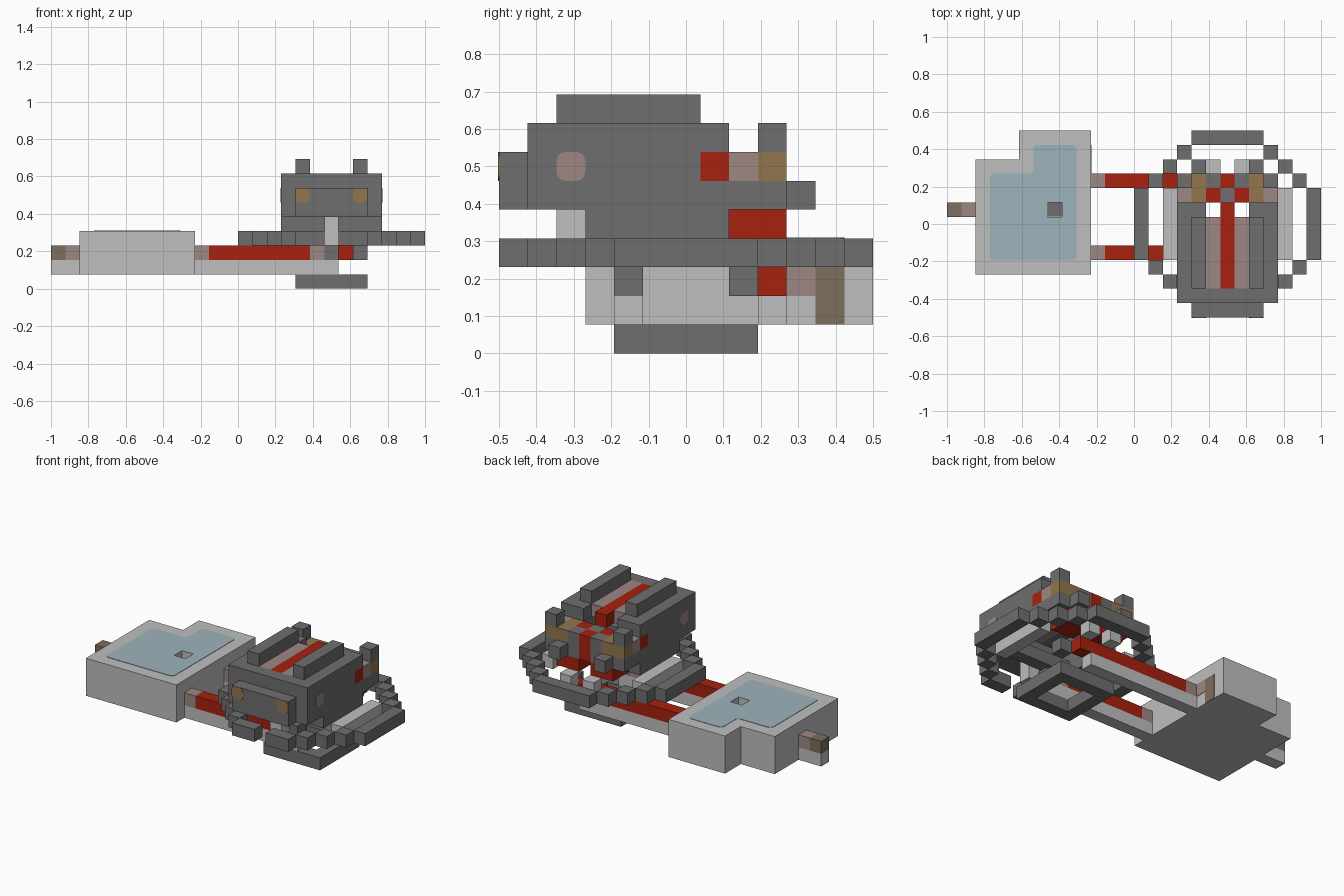
import bpy, bmesh
from mathutils import Vector

old = bpy.data.objects.get("Cube")
if old:
    bpy.data.objects.remove(old, do_unlink=True)

U = 1 / 13            # one block
ORIGIN = Vector((-1, -0.5, 0))


def srgb(v):
    c = v / 255
    return c / 12.92 if c <= 0.04045 else ((c + 0.055) / 1.055) ** 2.4


def material(name, *rgb):
    m = bpy.data.materials.new(name)
    m.use_nodes = True
    col = [srgb(v) for v in rgb] + [1]
    m.diffuse_color = col
    m.node_tree.nodes["Principled BSDF"].inputs["Base Color"].default_value = col
    return m


light = material("light grey", 189, 191, 189)
dark = material("dark grey", 110, 110, 110)
red = material("red", 168, 33, 15)
pink = material("dusty pink", 157, 135, 132)
ochre = material("ochre", 146, 118, 78)
brown = material("brown", 124, 110, 93)
blue = material("pale blue", 157, 180, 188)


def finish(name, bm, mat):
    bmesh.ops.recalc_face_normals(bm, faces=bm.faces)
    me = bpy.data.meshes.new(name)
    bm.to_mesh(me)
    bm.free()
    me.materials.append(mat)
    ob = bpy.data.objects.new(name, me)
    bpy.context.collection.objects.link(ob)
    return ob


def blocks(name, mat, boxes, mirror=False):
    """Boxes as (x0, x1, y0, y1, z0, z1) in blocks, mirrored over the craft's centre."""
    if mirror:
        boxes = boxes + [(39 - b[1], 39 - b[0], *b[2:]) for b in boxes]
    bm = bmesh.new()
    for x0, x1, y0, y1, z0, z1 in boxes:
        size = Vector((x1 - x0, y1 - y0, z1 - z0)) * U
        mid = ORIGIN + Vector((x0 + x1, y0 + y1, z0 + z1)) * U / 2
        made = bmesh.ops.create_cube(bm, size=1)["verts"]
        for v in made:
            v.co = Vector(a * b for a, b in zip(v.co, size)) + mid
    return finish(name, bm, mat)


def slab(name, mat, outline, z0, z1, rounding=0):
    """Extruded outline in blocks with optional rounded corners."""
    bm = bmesh.new()
    f = bm.faces.new([bm.verts.new(ORIGIN + Vector((x, y, z0)) * U) for x, y in outline])
    if rounding:
        bmesh.ops.bevel(bm, geom=list(bm.verts), offset=rounding * U, segments=3,
                        profile=0.5, affect='VERTICES')
    f = list(bm.faces)
    ext = bmesh.ops.extrude_face_region(bm, geom=f, use_keep_orig=True)["geom"]
    bmesh.ops.translate(bm, verts=[v for v in ext if isinstance(v, bmesh.types.BMVert)],
                        vec=(0, 0, (z1 - z0) * U))
    return finish(name, bm, mat)


def cut(ob, cutter):
    mod = ob.modifiers.new("hole", 'BOOLEAN')
    mod.operation, mod.object, mod.solver = 'DIFFERENCE', cutter, 'EXACT'
    deps = bpy.context.evaluated_depsgraph_get()
    me = bpy.data.meshes.new_from_object(ob.evaluated_get(deps))
    ob.modifiers.clear()
    ob.data = me


# Platform with pool and square well
platform = slab("platform", light,
                [(2, 3), (10, 3), (10, 13), (5, 13), (5, 11), (2, 11)], 1, 4)
pool = slab("pool", blue,
            [(3, 4), (9, 4), (9, 12), (6, 12), (6, 10), (3, 10)], 3.97, 4.03, 0.3)
cutter = blocks("well_cutter", dark, [(7, 8, 7, 8, 3, 5)])
for ob in (platform, pool):
    cut(ob, cutter)
bpy.data.objects.remove(cutter, do_unlink=True)
blocks("well_floor", dark, [(7.02, 7.98, 7.02, 7.98, 2.98, 3.04)])
blocks("platform_pink_patch", pink, [(9.98, 10.04, 10, 11, 2, 3)])
blocks("platform_brown_patch", brown, [(9.98, 10.04, 11, 12, 1, 3)])

# Tail stub on the platform
blocks("stub_base", light, [(0, 2, 7, 8, 1, 2)])
blocks("stub_tip", brown, [(0, 1, 7, 8, 2, 3)])
blocks("stub_root", pink, [(1, 2, 7, 8, 2, 3)])

# Two docking arms
blocks("arm_bases", light, [(10, 20, y, y + 1, 1, 2) for y in (4, 9)])
blocks("arm_roots", pink, [(10, 11, y, y + 1, 2, 3) for y in (4, 9)] + [(18, 19, 4, 5, 2, 3)])
blocks("arm_rails", red, [(11, 18, 4, 5, 2, 3), (11, 21, 9, 10, 2, 3)])
blocks("arm_clamps", dark, [(19, 20, 4, 5, 2, 3), (21, 22, 8, 9, 2, 3)])

# Lower ring
blocks("lower_ring", dark, [(18, 21, 4, 5, 0, 1), (18, 21, 8, 9, 0, 1),
                            (17, 18, 4, 9, 0, 1), (21, 22, 4, 9, 0, 1)])

# Large stepped ring
ring = [(13, 14, 4, 9, 3, 4), (17, 19, 0, 1, 3, 4), (17, 19.5, 12, 13, 3, 4)]
for n in range(3):
    ring += [(14 + n, 15 + n, 3 - n, 4 - n, 3, 4), (14 + n, 15 + n, 9 + n, 10 + n, 3, 4)]
blocks("outer_ring", dark, ring, mirror=True)

# Light inner strips
blocks("inner_strips", light, [(15, 16, 4, 9, 3, 4), (18, 19, 10, 11, 3, 4)], mirror=True)
blocks("front_strut", light, [(19, 20, 2, 3, 3, 5)])

# Hull: nose, side walls, skirt and roof ridges
blocks("nose", dark, [(17, 22, 0, 1, 5, 7), (17, 22, 1, 2, 5, 8)])
blocks("side_walls", dark, [(16, 17, 1, 10, 5, 6), (16, 17, 1, 7, 6, 7),
                            (16, 17, 1, 8, 7, 8), (17, 18, 8, 11, 5, 6)], mirror=True)
blocks("skirt", dark, [(16, 19.5, 3, 4, 4, 5), (16, 17, 4, 8, 4, 5)], mirror=True)
blocks("roof_sides", dark, [(17, 18, 2, 8, 7, 8)], mirror=True)
blocks("roof_ridges", dark, [(17, 18, 2, 7, 8, 9)], mirror=True)
blocks("roof_panels", pink, [(18, 19, 2, 7, 7, 8)], mirror=True)
blocks("roof_stripe", red, [(19, 20, 2, 8, 7, 8)])

# Engine cluster at the back
blocks("engine_red", red, [(16, 17, 7, 8, 6, 7), (18, 19, 8, 9, 5, 7),
                           (17, 19, 8, 10, 4, 5)], mirror=True)
blocks("engine_core", red, [(19, 20, 9, 10, 5, 7)])
blocks("engine_pink", pink, [(16, 17, 8, 9, 6, 7)], mirror=True)
blocks("engine_ochre", ochre, [(16, 18, 9, 10, 6, 7), (17, 18, 8, 9, 6, 7)], mirror=True)
blocks("engine_posts", dark, [(16, 17, 9, 10, 7, 8), (18, 19, 9, 10, 5, 7)], mirror=True)
blocks("engine_hub", dark, [(19, 20, 8, 9, 5, 7)])


# Painted lamps as thin rounded plates
def lamp(name, mat, centre, axis):
    ob = slab(name, mat, [(-.5, -.5), (.5, -.5), (.5, .5), (-.5, .5)], -0.04, 0.04, 0.3)
    turn = Vector(axis).to_track_quat('Z', 'Y').to_matrix()
    for v in ob.data.vertices:
        v.co = turn @ (v.co - ORIGIN) + ORIGIN + Vector(centre) * U


for side, x in (("right", 17.5), ("left", 21.5)):
    lamp(side + "_front_lamp", ochre, (x, 0, 6.5), (0, -1, 0))
for side, x, d in (("right", 16, -1), ("left", 23, 1)):
    lamp(side + "_side_lamp", pink, (x, 2.5, 6.5), (d, 0, 0))
